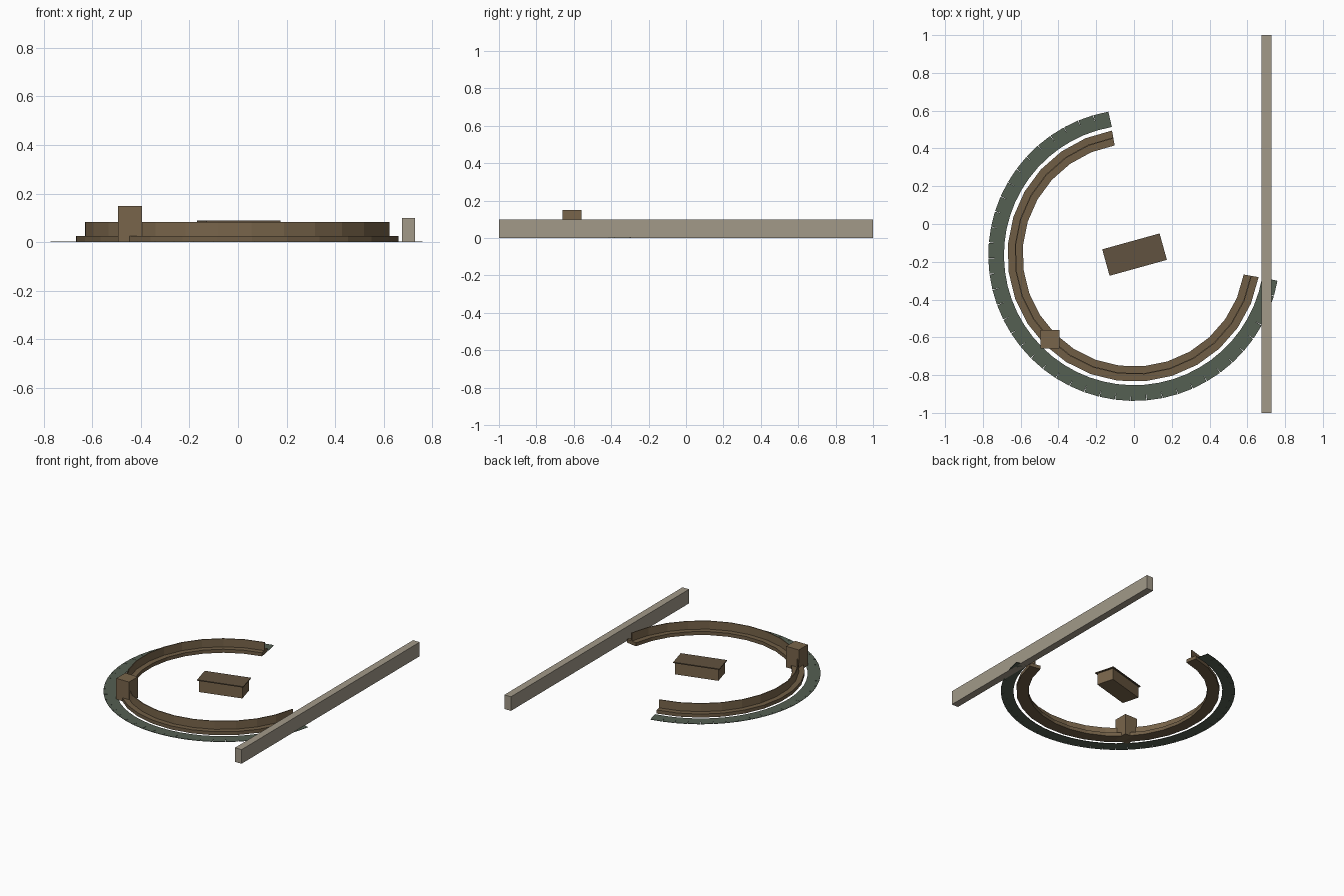
import bpy, bmesh
from math import radians, cos, sin
from mathutils import Matrix

if "Cube" in bpy.data.objects:
    bpy.data.objects.remove(bpy.data.objects["Cube"])

CY = -0.165                 # centre of the ring enclosure in y
START, SWEEP = 100, 250     # arc covered by the ring, in degrees


def material(name, rgb):
    m = bpy.data.materials.new(name)
    m.diffuse_color = (*rgb, 1)
    m.use_nodes = True
    m.node_tree.nodes["Principled BSDF"].inputs["Base Color"].default_value = m.diffuse_color
    return m


EARTH = material("earth", (0.16, 0.11, 0.06))
TIMBER = material("timber", (0.19, 0.13, 0.07))
THATCH = material("dark_roof", (0.12, 0.085, 0.05))
GREEN = material("ditch_green", (0.09, 0.115, 0.085))
STONE = material("stone", (0.36, 0.32, 0.25))


def finish(name, bm, mat):
    bmesh.ops.recalc_face_normals(bm, faces=bm.faces)
    me = bpy.data.meshes.new(name)
    bm.to_mesh(me)
    bm.free()
    me.materials.append(mat)
    ob = bpy.data.objects.new(name, me)
    bpy.context.collection.objects.link(ob)
    return ob


def add_box(bm, size, matrix):
    bmesh.ops.create_cube(bm, size=1, matrix=matrix @ Matrix.Diagonal((*size, 1)))


def box(name, size, base, mat, angle=0):
    bm = bmesh.new()
    x, y, z = base
    add_box(bm, size, Matrix.Translation((x, y, z + size[2] / 2))
            @ Matrix.Rotation(radians(angle), 4, 'Z'))
    return finish(name, bm, mat)


def arc_wall(name, r0, r1, z0, z1, mat, n=20):
    """Rectangular section swept along the ring arc."""
    bm = bmesh.new()
    rings = []
    for i in range(n + 1):
        a = radians(START + SWEEP * i / n)
        rings.append([bm.verts.new((r * cos(a), CY + r * sin(a), z))
                      for r, z in ((r0, z0), (r1, z0), (r1, z1), (r0, z1))])
    for p, q in zip(rings, rings[1:]):
        for k in range(4):
            j = (k + 1) % 4
            bm.faces.new((p[k], p[j], q[j], q[k]))
    bm.faces.new(rings[0])
    bm.faces.new(rings[-1])
    return finish(name, bm, mat)


# Low earth bank with a thin palisade along its middle
arc_wall("earth_bank", 0.59, 0.67, 0, 0.025, EARTH)
arc_wall("palisade", 0.627, 0.633, 0.02, 0.083, TIMBER)

# Flat ditch laid out as straight pieces, leaving small wedge gaps outside
bm = bmesh.new()
COUNT = 40
for i in range(COUNT):
    a = START + SWEEP * (i + 0.5) / COUNT
    add_box(bm, (0.083, 0.08, 0.003),
            Matrix.Translation((0, CY, 0.0015))
            @ Matrix.Rotation(radians(a), 4, 'Z')
            @ Matrix.Translation((0.729, 0, 0)))
finish("ditch", bm, GREEN)

# Watch tower standing on the bank
box("watch_tower", (0.1, 0.1, 0.15), (-0.445, CY - 0.445, 0), TIMBER)

# Central hall with a thin overhanging roof
box("hall_walls", (0.295, 0.125, 0.083), (0.003, -0.162, 0), TIMBER, 15.5)
box("hall_roof", (0.315, 0.145, 0.007), (0.003, -0.162, 0.083), THATCH, 15.5)

# Long straight stone wall on the right
box("boundary_wall", (0.052, 2.0, 0.1), (0.702, 0, 0), STONE)
